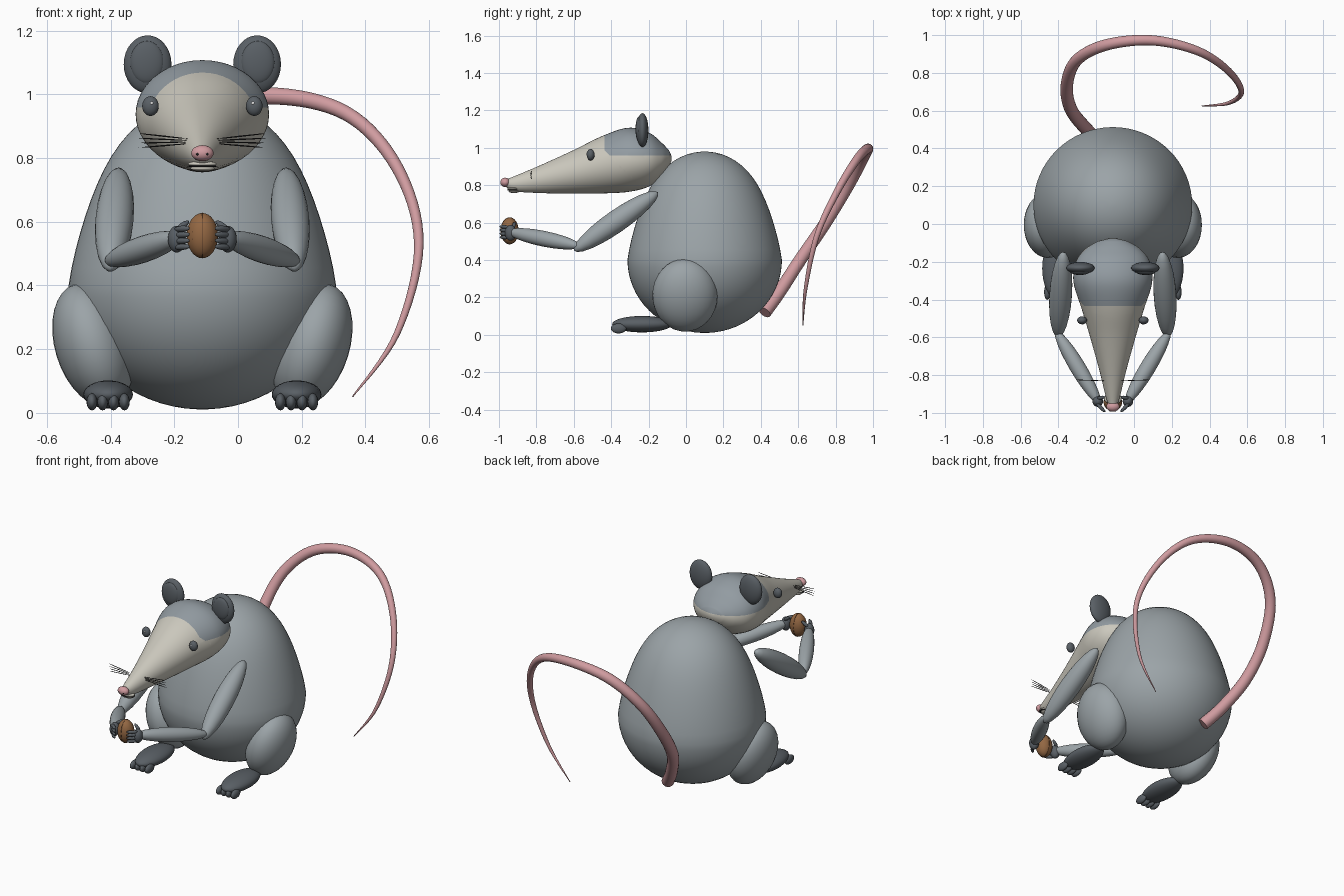
import bpy, bmesh, math
from mathutils import Vector, Matrix

cube = bpy.data.objects.get("Cube")
if cube:
    bpy.data.objects.remove(cube)

X0 = -0.112  # symmetry plane of the animal (the tail swings to one side)


def material(name, rgb):
    m = bpy.data.materials.new(name)
    m.use_nodes = True
    m.diffuse_color = (*rgb, 1)
    bsdf = m.node_tree.nodes["Principled BSDF"]
    bsdf.inputs["Base Color"].default_value = (*rgb, 1)
    bsdf.inputs["Roughness"].default_value = 0.7
    return m


FUR = material("grey fur", (0.33, 0.37, 0.39))
CAP = material("blue grey cap", (0.29, 0.33, 0.36))
CREAM = material("cream face", (0.60, 0.58, 0.51))
DARK = material("dark grey skin", (0.10, 0.115, 0.13))
PINK = material("pink skin", (0.63, 0.33, 0.35))
BROWN = material("nut brown", (0.29, 0.135, 0.055))
SEAM = material("dark brown", (0.09, 0.04, 0.02))
BLACK = material("black", (0.02, 0.02, 0.02))
WHITE = material("white", (0.9, 0.9, 0.9))


def finish(name, bm, *mats):
    bmesh.ops.recalc_face_normals(bm, faces=bm.faces)
    for f in bm.faces:
        f.smooth = True
    me = bpy.data.meshes.new(name)
    bm.to_mesh(me)
    bm.free()
    for m in mats:
        me.materials.append(m)
    ob = bpy.data.objects.new(name, me)
    bpy.context.collection.objects.link(ob)
    return ob


def ellipsoid(name, center, radii, mat, rot=None, seg=32):
    bm = bmesh.new()
    bmesh.ops.create_uvsphere(bm, u_segments=seg, v_segments=seg // 2, radius=1)
    turn = rot.to_4x4() if rot else Matrix()
    bm.transform(Matrix.Translation(center) @ turn @ Matrix.Diagonal((*radii, 1)))
    return finish(name, bm, mat)


def limb(name, p, q, r, mat, seg=24):
    """Spindle between two points."""
    p, q = Vector(p), Vector(q)
    rot = (q - p).to_track_quat('Z', 'Y').to_matrix()
    return ellipsoid(name, (p + q) / 2, (r, r, (q - p).length / 2), mat, rot, seg)


def loft(bm, rings):
    """Skin closed rings of points and cap both ends."""
    rows = [[bm.verts.new(p) for p in ring] for ring in rings]
    n = len(rows[0])
    for a, b in zip(rows, rows[1:]):
        for i in range(n):
            j = (i + 1) % n
            bm.faces.new((a[i], a[j], b[j], b[i]))
    bm.faces.new(rows[0])
    bm.faces.new(rows[-1])


def circle(n=48):
    return [(math.cos(2 * math.pi * i / n), math.sin(2 * math.pi * i / n)) for i in range(n)]


def spline(points, steps):
    """Smooth path through tuples of any size."""
    pts = [Vector(p) for p in points]
    pts = [pts[0]] + pts + [pts[-1]]
    out = []
    for a, b, c, d in zip(pts, pts[1:], pts[2:], pts[3:]):
        for k in range(steps):
            t = k / steps
            out.append(b + (c - a) * (t / 2) + (a * 2 - b * 5 + c * 4 - d) * (t * t / 2)
                       + (b * 3 - a - c * 3 + d) * (t ** 3 / 2))
    return out + [pts[-1]]


# Egg-shaped body: wide low down, narrower above
bm = bmesh.new()
rings = []
for k in range(33):
    t = -math.cos(math.pi * (0.01 + 0.98 * k / 32))
    z = 0.40 + t * (0.58 if t > 0 else 0.39)
    w = math.sqrt(1 - t * t) * (1 - 0.06 * math.sin(math.pi * max(t, 0)))
    rings.append([(X0 + 0.42 * w * c, 0.10 + 0.413 * w * s, z) for c, s in circle(64)])
loft(bm, rings)
finish("body", bm, FUR)

# Head: stations of (y, half width, bottom + top), rounded off behind
stations = [(-0.965, 0.018, 0.795, 0.83), (-0.92, 0.036, 0.768, 0.847), (-0.78, 0.07, 0.758, 0.906),
            (-0.60, 0.12, 0.755, 0.988), (-0.45, 0.165, 0.756, 1.062), (-0.31, 0.208, 0.764, 1.107),
            (-0.20, 0.196, 0.792, 1.082), (-0.13, 0.143, 0.845, 1.027), (-0.09, 0.076, 0.90, 0.985)]
path = [spline([s[:3] for s in stations], 6), spline([(s[0], s[3], 0) for s in stations], 6)]
bm = bmesh.new()
rings = []
for (y, w, low), (_, high, _) in zip(*path):
    rings.append([(X0 + w * c, y, (low + high) / 2 + (high - low) / 2 * s) for c, s in circle()])
rings.append([(X0 + 0.02 * c, -0.077, 0.943 + 0.012 * s) for c, s in circle()])
loft(bm, rings)
# Cap of darker fur, bounded by a front, a lower and a corner cut
cuts = [((0, -0.435, 0), (0, 1, 0)), ((0, 0, 0.958), (0, 0, 1)), ((0, -0.435, 0.985), (0, 1, 1))]
for co, no in cuts:
    bmesh.ops.bisect_plane(bm, geom=bm.verts[:] + bm.edges[:] + bm.faces[:], plane_co=co, plane_no=no)
for f in bm.faces:
    mid = f.calc_center_median()
    f.material_index = int(all((mid - Vector(co)).dot(Vector(no)) > 0 for co, no in cuts))
finish("head", bm, CREAM, CAP)

# Nose and mouth
ellipsoid("nose", (X0, -0.967, 0.815), (0.035, 0.026, 0.025), PINK)
ellipsoid("upper_lip", (X0, -0.925, 0.781), (0.045, 0.03, 0.010), CREAM)
ellipsoid("mouth_line", (X0, -0.925, 0.774), (0.047, 0.031, 0.004), BLACK)
ellipsoid("lower_lip", (X0, -0.92, 0.767), (0.038, 0.028, 0.009), CREAM)

# Nut with a seam rib around it and a groove on its face
NUT = Vector((X0, -0.943, 0.556))
ellipsoid("nut", NUT, (0.049, 0.047, 0.071), BROWN)
ellipsoid("nut_seam", NUT, (0.004, 0.0485, 0.0725), SEAM)
for a in (-0.7, 0.7):
    ellipsoid("nut_groove", NUT, (0.002, 0.048, 0.066), SEAM, Matrix.Rotation(a, 3, 'Z'))

# Paired parts
for s, side in ((-1, "right"), (1, "left")):
    def at(x, y, z):
        return Vector((X0 + s * x, y, z))

    ellipsoid(side + "_ear", at(0.172, -0.233, 1.094), (0.075, 0.032, 0.091), DARK)
    ellipsoid(side + "_inner_ear", at(0.174, -0.252, 1.1), (0.053, 0.018, 0.067), DARK)
    ellipsoid(side + "_eye", at(0.163, -0.51, 0.963), (0.026, 0.021, 0.031), DARK)
    ellipsoid(side + "_eye_glint", at(0.159, -0.529, 0.972), (0.005, 0.003, 0.005), WHITE, seg=12)
    ellipsoid(side + "_nostril", at(0.014, -0.988, 0.812), (0.006, 0.004, 0.004), BLACK, seg=12)

    # Whiskers fan out from the muzzle
    for k in range(4):
        limb(side + "_whisker", at(0.045, -0.83, 0.845 + 0.005 * k),
             at(0.2, -0.825, 0.832 + 0.015 * k), 0.0022, BLACK, 8)

    # Arm and hand gripping the nut
    limb(side + "_upper_arm", at(0.262, -0.15, 0.762), at(0.29, -0.598, 0.45), 0.06, FUR)
    limb(side + "_forearm", at(0.302, -0.565, 0.474), at(0.068, -0.955, 0.553), 0.042, FUR)
    ellipsoid(side + "_hand", at(0.08, -0.938, 0.545), (0.028, 0.03, 0.042), DARK)
    for k in range(4):
        z = 0.519 + 0.019 * k
        limb(side + "_finger", at(0.088, -0.948, z), at(0.04, -0.996, z + 0.003), 0.010, DARK, 12)
    limb(side + "_thumb", at(0.085, -0.925, 0.57), at(0.042, -0.915, 0.602), 0.010, DARK, 12)

    # Leg and foot
    ellipsoid(side + "_thigh", at(0.343, -0.005, 0.212), (0.12, 0.175, 0.2), FUR,
              Matrix.Rotation(s * math.radians(17), 3, 'Y'))
    ellipsoid(side + "_foot", at(0.296, -0.235, 0.057), (0.078, 0.16, 0.044), DARK)
    for k in range(4):
        x = 0.296 + 0.034 * (k - 1.5)
        ellipsoid(side + "_toe", at(x, -0.36, 0.034), (0.017, 0.042, 0.027), DARK, seg=16)

# Tail: tapered loop, each point (x, y, z, radius)
track = [(-0.17, 0.42, 0.12, 0.036), (-0.25, 0.5, 0.23, 0.035), (-0.335, 0.61, 0.40, 0.034),
         (-0.355, 0.74, 0.59, 0.033), (-0.30, 0.87, 0.80, 0.031), (-0.14, 0.95, 0.95, 0.030),
         (0.10, 0.972, 0.995, 0.027), (0.34, 0.915, 0.94, 0.023), (0.50, 0.81, 0.77, 0.019),
         (0.568, 0.70, 0.53, 0.015), (0.50, 0.64, 0.25, 0.010), (0.36, 0.625, 0.05, 0.002)]
pts = spline(track, 8)
bm = bmesh.new()
rings = []
normal = Vector((0, 0.85, -0.53))  # near-constant loop normal keeps the rings untwisted
for i, p in enumerate(pts):
    d = (pts[min(i + 1, len(pts) - 1)] - pts[max(i - 1, 0)]).to_3d().normalized()
    u = d.cross(normal).normalized()
    v = d.cross(u)
    rings.append([p.to_3d() + (u * c + v * s) * p[3] for c, s in circle(20)])
loft(bm, rings)
tail = finish("tail", bm, PINK)
tail.data.polygons[-2].use_smooth = False
